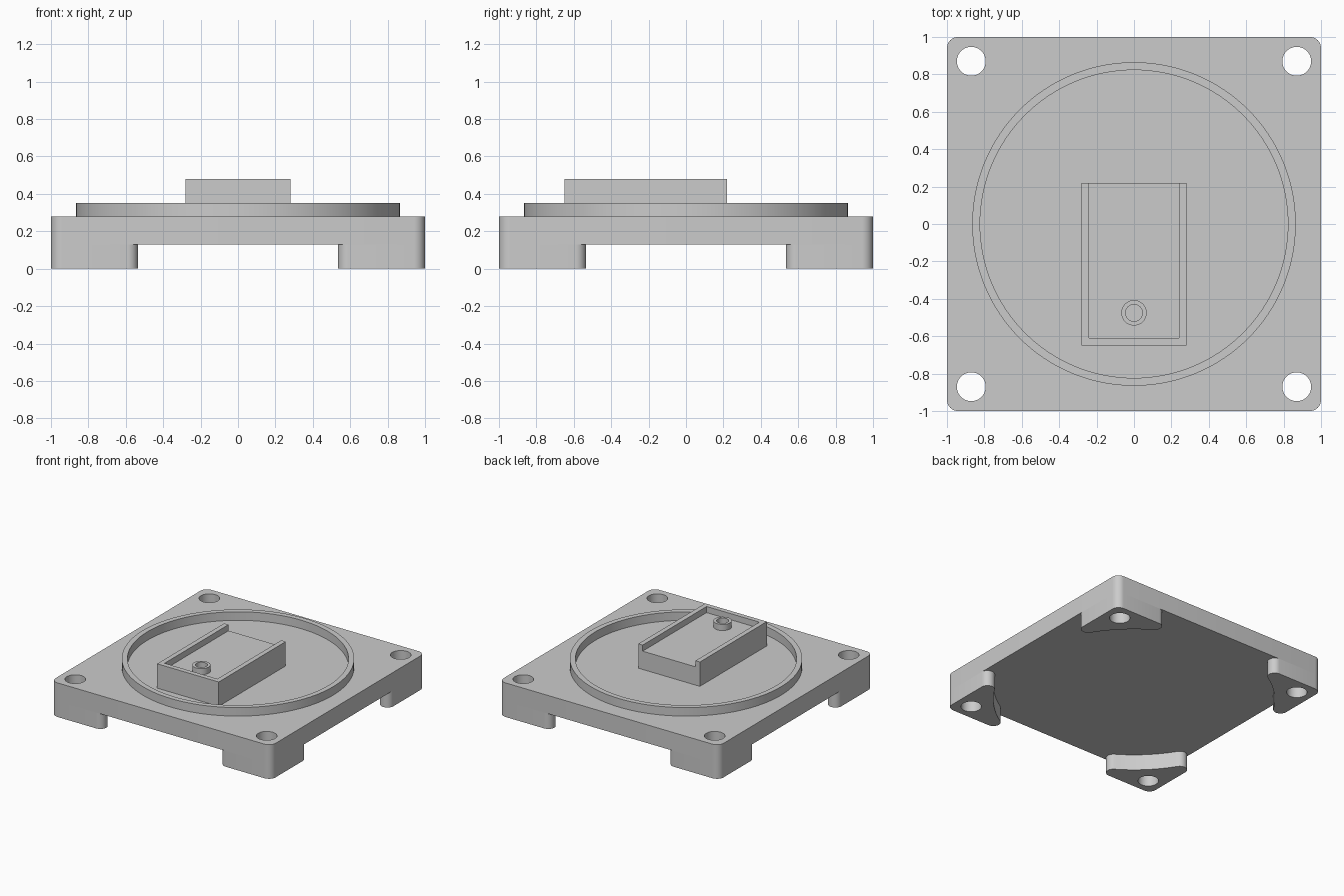
import bpy
import bmesh
from math import sin, cos, radians
from mathutils import Matrix

cube = bpy.data.objects.get("Cube")
if cube:
    bpy.data.objects.remove(cube, do_unlink=True)

grey = bpy.data.materials.new("plain grey")
grey.use_nodes = True
COLOUR = (0.6, 0.6, 0.6, 1)
grey.diffuse_color = COLOUR
grey.node_tree.nodes["Principled BSDF"].inputs["Base Color"].default_value = COLOUR


def arc(cx, cy, r, start, end, steps):
    """Points along an arc, both ends included."""
    angles = [radians(start + (end - start) * i / steps) for i in range(steps + 1)]
    return [(cx + r * cos(a), cy + r * sin(a)) for a in angles]


def circle(cx, cy, r, steps=48):
    return arc(cx, cy, r, 0, 360, steps)[:-1]


def rect(x0, x1, y0, y1):
    return [(x0, y0), (x1, y0), (x1, y1), (x0, y1)]


def prism(name, loops, z0, z1, turn=0):
    """Extrude an outline (first loop) with holes (other loops) from z0 to z1."""
    bm = bmesh.new()
    edges = []
    for loop in loops:
        verts = [bm.verts.new((x, y, z0)) for x, y in loop]
        edges += [bm.edges.new((v, verts[i - 1])) for i, v in enumerate(verts)]
    bmesh.ops.triangle_fill(bm, use_beauty=True, use_dissolve=False, edges=edges)
    result = bmesh.ops.extrude_face_region(bm, geom=bm.faces[:], use_keep_orig=True)
    top = [g for g in result["geom"] if isinstance(g, bmesh.types.BMVert)]
    bmesh.ops.translate(bm, verts=top, vec=(0, 0, z1 - z0))
    bmesh.ops.rotate(bm, verts=bm.verts[:], cent=(0, 0, 0),
                     matrix=Matrix.Rotation(radians(turn), 3, 'Z'))
    bmesh.ops.recalc_face_normals(bm, faces=bm.faces[:])
    mesh = bpy.data.meshes.new(name)
    bm.to_mesh(mesh)
    bm.free()
    mesh.materials.append(grey)
    obj = bpy.data.objects.new(name, mesh)
    bpy.context.collection.objects.link(obj)
    parts.append(obj)


parts = []
HOLE, HOLE_R = 0.87, 0.077
UNDER, DECK, RIM, FLOOR, TOP = 0.13, 0.28, 0.35, 0.43, 0.48

# Square plate with rounded corners and four bolt holes
plate = []
for k, (sx, sy) in enumerate([(1, 1), (-1, 1), (-1, -1), (1, -1)]):
    plate += arc(sx * 0.94, sy * 0.94, 0.06, 90 * k, 90 * k + 90, 8)
bolts = [circle(sx * HOLE, sy * HOLE, HOLE_R) for sx in (-1, 1) for sy in (-1, 1)]
prism("base_plate", [plate] + bolts, UNDER, DECK)

# Corner feet: rounded tips joined by a concave inner face
foot = arc(0.94, 0.94, 0.06, 0, 90, 8)
foot += arc(0.59, 0.945, 0.055, 90, 237, 14)
foot += arc(0, 0, 1.059, 58, 32, 16)[1:-1]
foot += arc(0.945, 0.59, 0.055, 213, 360, 14)
for k, corner in enumerate(["back_left", "back_right", "front_right", "front_left"]):
    prism(corner + "_foot", [foot, circle(HOLE, HOLE, HOLE_R)], 0, UNDER, 90 * k)

# Raised circular rim
prism("round_rim", [circle(0, 0, 0.865, 128), circle(0, 0, 0.823, 128)], DECK, RIM)

# Tray block, its three-sided wall open at the back, and the hollow boss
X, Y0, Y1, WALL = 0.28, -0.65, 0.22, 0.04
prism("tray_block", [rect(-X, X, Y0, Y1)], DECK, FLOOR)
inner = X - WALL
prism("tray_wall", [[(-X, Y1), (-X, Y0), (X, Y0), (X, Y1),
                     (inner, Y1), (inner, Y0 + WALL),
                     (-inner, Y0 + WALL), (-inner, Y1)]], FLOOR, TOP)
prism("tray_boss", [circle(0, -0.475, 0.068), circle(0, -0.475, 0.045)], FLOOR, TOP)

# Smooth the curved walls, keep edges sharp
bpy.ops.object.select_all(action='DESELECT')
for obj in parts:
    obj.select_set(True)
bpy.context.view_layer.objects.active = parts[0]
bpy.ops.object.shade_smooth_by_angle(angle=radians(30))
